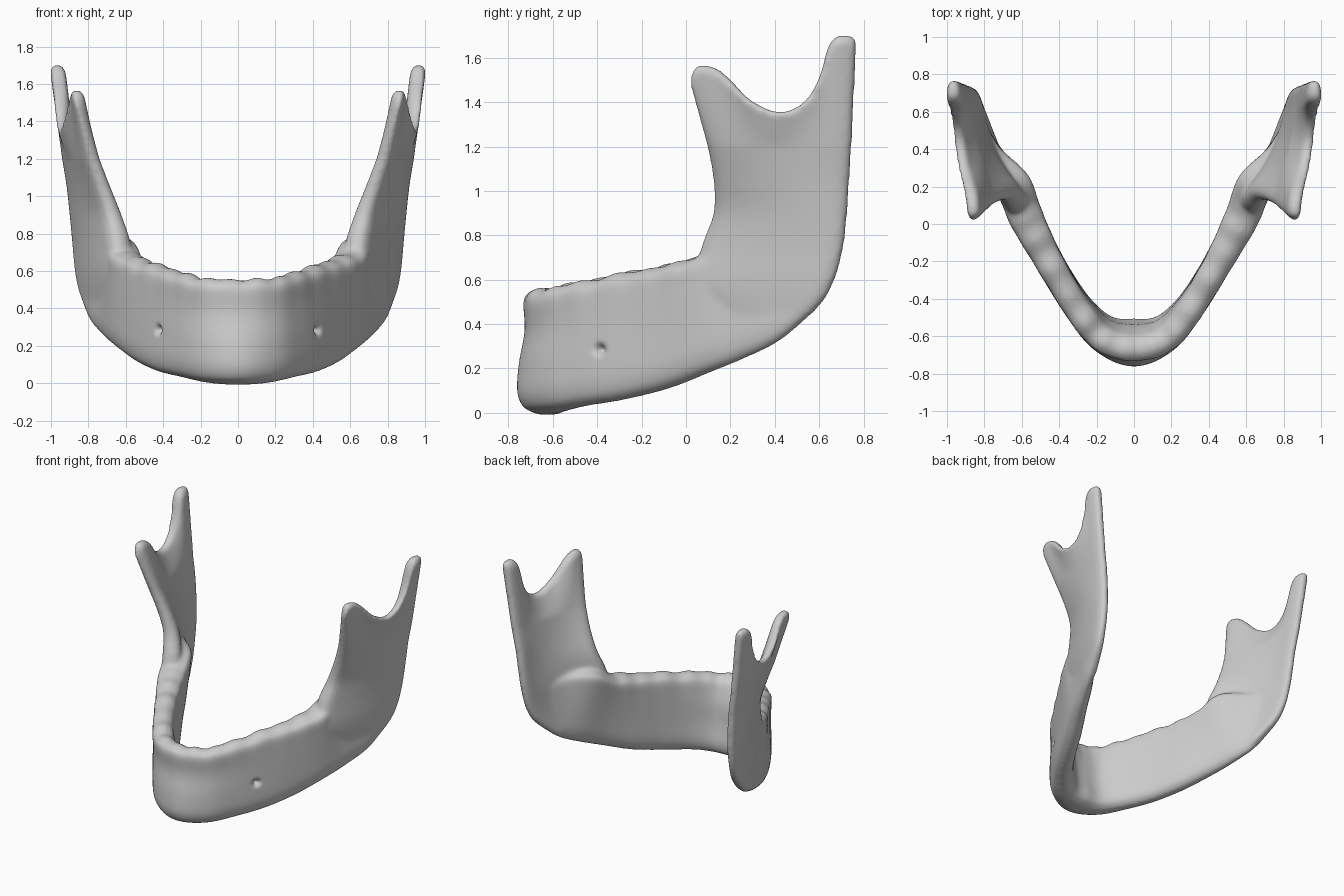
import bpy, bmesh, math
from mathutils import Vector

if "Cube" in bpy.data.objects:
    bpy.data.objects.remove(bpy.data.objects["Cube"])


def spline(table, u):
    """Catmull-Rom sample of a table of tuples, u in 0..1"""
    n = len(table) - 1
    i = min(int(u * n), n - 1)
    t = u * n - i
    a, b, c, d = (table[max(0, min(n, k))] for k in (i - 1, i, i + 1, i + 2))
    return [0.5 * (2*q + (r - p)*t + (2*p - 5*q + 4*r - s)*t*t + (3*q - p - 3*r + s)*t**3)
            for p, q, r, s in zip(a, b, c, d)]


def slab(bm, grid):
    """Closed plate from a grid of (centre, half thickness vector)"""
    nr, nc = len(grid), len(grid[0])
    out = [[bm.verts.new(p + o) for p, o in row] for row in grid]
    inn = [[bm.verts.new(p - o) for p, o in row] for row in grid]
    faces = []
    for i in range(nr - 1):
        for j in range(nc - 1):
            for g, s in ((out, 1), (inn, -1)):
                q = [g[i][j], g[i][j+1], g[i+1][j+1], g[i+1][j]]
                faces.append(bm.faces.new(q[::s]))
    rim = [(0, j) for j in range(nc)] + [(i, nc-1) for i in range(1, nr)]
    rim += [(nr-1, j) for j in range(nc-2, -1, -1)] + [(i, 0) for i in range(nr-2, 0, -1)]
    for (a, b), (c, d) in zip(rim, rim[1:] + rim[:1]):
        faces.append(bm.faces.new([out[c][d], out[a][b], inn[a][b], inn[c][d]]))
    bmesh.ops.recalc_face_normals(bm, faces=faces)


def rounded(t, k0, k1):
    """Thickness falloff towards both edges"""
    e = min(1, t / k0, (1 - t) / k1)
    return 0.3 + 0.7 * math.sqrt(max(0, 1 - (1 - e) ** 2))


bm = bmesh.new()

# Body arch: bottom xyz, top xyz, bottom width, top width
half = [(0, -.625, -.008, 0, -.672, .555, .29, .135),
        (.15, -.58, .002, .17, -.625, .56, .225, .135),
        (.28, -.46, .03, .29, -.48, .59, .17, .14),
        (.405, -.28, .06, .41, -.28, .63, .155, .145),
        (.515, -.08, .11, .515, -.09, .665, .15, .17),
        (.615, .10, .18, .59, .07, .71, .13, .20),
        (.695, .26, .245, .635, .22, .79, .11, .18),
        (.77, .42, .325, .745, .38, .78, .085, .08),
        (.825, .56, .45, .83, .56, .72, .05, .03)]
arch = [(-s[0], s[1], s[2], -s[3], *s[4:]) for s in half[:0:-1]] + half
N, M = 140, 20
grid = []
for i in range(N + 1):
    u = i / N
    s = spline(arch, u)
    a, b = spline(arch, max(0, u - .01)), spline(arch, min(1, u + .01))
    nrm = Vector((b[1] + b[4] - a[1] - a[4], a[0] + a[3] - b[0] - b[3], 0)).normalized()
    ridge = max(0, 1 - (abs(u - .5) / .34) ** 6)       # tooth-bearing part
    wave = (math.sin(u * 132) + .6 * math.sin(u * 83 + 1)) * ridge * .6
    chin = math.exp(-((u - .5) / .11) ** 2)
    col = []
    for j in range(M + 1):
        t = j / M
        p = Vector(s[0:3]).lerp(Vector(s[3:6]), t)
        p.z += wave * .010 * t ** 6
        w = (s[6] + (s[7] - s[6]) * t) * rounded(t, .24, .12) * (1 + .05 * wave * t ** 4)
        dip = .022 * chin * math.exp(-((t - .68) / .2) ** 2)
        col.append((p - nrm * dip, nrm * w / 2))
    grid.append(col)
slab(bm, grid)

# Ramus levels: z, front y, back y, front x, back x, front width, outward bow
levels = [(.34, .30, .44, .71, .765, .07, 0),
          (.48, .17, .60, .665, .82, .10, .02),
          (.60, .06, .67, .61, .845, .14, .038),
          (.75, .085, .71, .605, .856, .15, .052),
          (.90, .135, .727, .645, .866, .125, .056),
          (1.05, .13, .737, .705, .88, .11, .048),
          (1.20, .10, .747, .765, .906, .10, .034)]
# Top edge over coronoid, notch and condyle: x, y, z, width
crown = [(.85, .02, 1.48, .06), (.86, .045, 1.56, .07), (.87, .13, 1.555, .07),
         (.89, .20, 1.50, .06), (.915, .29, 1.41, .055), (.935, .42, 1.355, .055),
         (.948, .53, 1.40, .055), (.958, .60, 1.51, .065), (.963, .645, 1.66, .08),
         (.967, .70, 1.702, .085), (.967, .77, 1.69, .08)]
C, R, T = 40, 22, 14


def ramus_point(u, k):
    z, yf, yb, xf, xb, wf, bow = spline(levels, min(1, k / R))
    p = Vector((xf + (xb - xf) * u + bow * 4 * u * (1 - u), yf + (yb - yf) * u, z))
    w = .074 + (wf - .074) * (1 - u) ** 3
    if k > R:
        f = (k - R) / T
        c = spline(crown, u)
        p, w = p.lerp(Vector(c[:3]), f), w + (c[3] - w) * f
    return p, w


for side in (1, -1):
    grid = []
    for k in range(R + T + 1):
        row = []
        for j in range(C + 1):
            u = j / C
            p, w = ramus_point(u, k)
            d = ramus_point(min(1, u + .05), k)[0] - ramus_point(max(0, u - .05), k)[0]
            edge = rounded(u, .12, .12) * (.6 if k in (0, R + T) else 1)
            o = Vector((abs(d.y), -d.x, 0)).normalized() * w * edge / 2
            row.append((Vector((p.x * side, p.y, p.z)), Vector((o.x * side, o.y, 0))))
        grid.append(row)
    slab(bm, grid)

me = bpy.data.meshes.new("lower_jaw")
bm.to_mesh(me)
bm.free()
jaw = bpy.data.objects.new("lower_jaw", me)
bpy.context.collection.objects.link(jaw)
bpy.context.view_layer.objects.active = jaw
jaw.select_set(True)

# Fuse the parts into one smooth bone
m = jaw.modifiers.new("fuse", 'REMESH')
m.mode = 'VOXEL'
m.voxel_size = .011
bpy.ops.object.modifier_apply(modifier="fuse")
m = jaw.modifiers.new("soften", 'SMOOTH')
m.factor, m.iterations = .5, 20
bpy.ops.object.modifier_apply(modifier="soften")

# Small nerve openings on the outer sides
me = jaw.data
for side in (1, -1):
    c = Vector((.42 * side, -.39, .285))
    hits = [(v, v.normal.copy()) for v in me.vertices
            if v.normal.x * side > .2 and (v.co - c).length < .12]
    for v, n in hits:
        d = (Vector((c.y, c.z)) - Vector((v.co.y, v.co.z))).length
        v.co -= n * .04 * math.exp(-(d / .02) ** 2)

bpy.ops.object.shade_smooth_by_angle(angle=math.radians(60))
